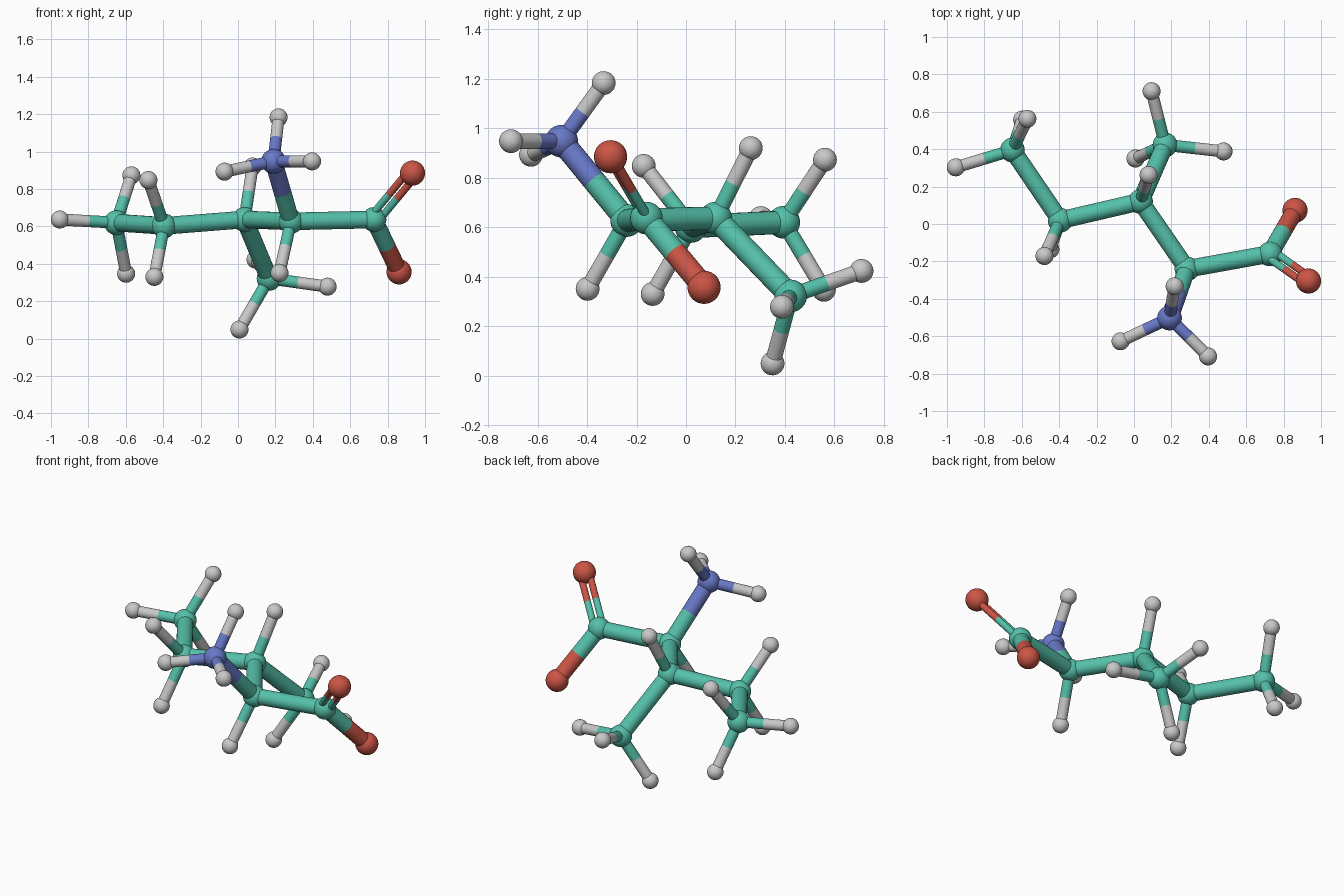
import bpy
import bmesh
from mathutils import Vector

cube = bpy.data.objects.get("Cube")
if cube:
    bpy.data.objects.remove(cube, do_unlink=True)


def material(name, colour):
    mat = bpy.data.materials.new(name)
    mat.use_nodes = True
    mat.diffuse_color = (*colour, 1)
    mat.node_tree.nodes["Principled BSDF"].inputs["Base Color"].default_value = (*colour, 1)
    return mat


# Each element: material and ball radius
ELEMENTS = {
    "carbon": (material("teal green", (0.09, 0.53, 0.40)), 0.066),
    "nitrogen": (material("soft blue", (0.14, 0.19, 0.58)), 0.066),
    "oxygen": (material("brick red", (0.60, 0.09, 0.06)), 0.067),
    "hydrogen": (material("light grey", (0.58, 0.58, 0.58)), 0.048),
}
THICK, THIN, DOUBLE = 0.047, 0.032, 0.02
DOUBLE_OFFSET = 0.027

# Heavy atoms: element and position
HEAVY = {
    "end_carbon": ("carbon", (-0.65, 0.395, 0.62)),
    "chain_carbon": ("carbon", (-0.395, 0.02, 0.603)),
    "branch_carbon": ("carbon", (0.035, 0.12, 0.637)),
    "centre_carbon": ("carbon", (0.283, -0.24, 0.627)),
    "acid_carbon": ("carbon", (0.727, -0.16, 0.637)),
    "side_carbon": ("carbon", (0.166, 0.423, 0.322)),
    "nitrogen": ("nitrogen", (0.19, -0.503, 0.948)),
    "upper_oxygen": ("oxygen", (0.933, -0.305, 0.885)),
    "lower_oxygen": ("oxygen", (0.861, 0.073, 0.357)),
}

# Hydrogens grouped by the atom they hang on
HYDROGENS = {
    "end_carbon": [(-0.953, 0.303, 0.637), (-0.57, 0.562, 0.873), (-0.598, 0.558, 0.347)],
    "chain_carbon": [(-0.479, -0.171, 0.848), (-0.447, -0.135, 0.33)],
    "branch_carbon": [(0.078, 0.262, 0.92)],
    "centre_carbon": [(0.222, -0.398, 0.351)],
    "side_carbon": [(0.008, 0.35, 0.049), (0.479, 0.388, 0.278), (0.094, 0.71, 0.423)],
    "nitrogen": [(0.217, -0.333, 1.183), (-0.072, -0.627, 0.893), (0.396, -0.708, 0.948)],
}

BONDS = [
    ("end_carbon", "chain_carbon"), ("chain_carbon", "branch_carbon"),
    ("branch_carbon", "centre_carbon"), ("branch_carbon", "side_carbon"),
    ("centre_carbon", "acid_carbon"), ("centre_carbon", "nitrogen"),
    ("acid_carbon", "lower_oxygen"),
]


def finish(bm, name, mat):
    for face in bm.faces:
        face.smooth = True
    mesh = bpy.data.meshes.new(name)
    bm.to_mesh(mesh)
    bm.free()
    mesh.materials.append(mat)
    obj = bpy.data.objects.new(name, mesh)
    bpy.context.collection.objects.link(obj)
    return obj


def ball(name, element, pos):
    mat, radius = ELEMENTS[element]
    bm = bmesh.new()
    bmesh.ops.create_uvsphere(bm, u_segments=32, v_segments=20, radius=radius)
    finish(bm, name, mat).location = pos


def rod(name, element, start, end, radius):
    bm = bmesh.new()
    axis = end - start
    bmesh.ops.create_cone(bm, cap_ends=False, segments=24, radius1=radius,
                          radius2=radius, depth=axis.length)
    obj = finish(bm, name, ELEMENTS[element][0])
    obj.location = (start + end) / 2
    obj.rotation_mode = "QUATERNION"
    obj.rotation_quaternion = axis.to_track_quat("Z", "Y")


def bond(name, kind_a, a, kind_b, b, radius):
    """One rod between equal atoms, otherwise a half rod in each colour."""
    if kind_a == kind_b:
        rod(name, kind_a, a, b, radius)
        return
    middle = (a + b) / 2
    rod(name + "_inner_half", kind_a, a, middle, radius)
    rod(name + "_outer_half", kind_b, middle, b, radius)


def place(name):
    return Vector(HEAVY[name][1])


# Heavy atoms
for name, (element, pos) in HEAVY.items():
    ball(name + "_ball", element, pos)

# Single bonds between heavy atoms
for a, b in BONDS:
    bond(f"{a}_to_{b}_bond", HEAVY[a][0], place(a), HEAVY[b][0], place(b), THICK)

# Double bond: two thin rods side by side in the plane of the acid group
acid, upper, lower = place("acid_carbon"), place("upper_oxygen"), place("lower_oxygen")
normal = (upper - acid).cross(lower - acid)
shift = normal.cross(upper - acid).normalized() * DOUBLE_OFFSET
for label, side in (("first", 1), ("second", -1)):
    bond(f"double_bond_{label}", "carbon", acid + shift * side,
         "oxygen", upper + shift * side, DOUBLE)

# Hydrogens with their thin bonds
for parent, spots in HYDROGENS.items():
    for i, pos in enumerate(spots, 1):
        label = f"{parent}_hydrogen_{i}"
        ball(label + "_ball", "hydrogen", pos)
        bond(label + "_bond", HEAVY[parent][0], place(parent), "hydrogen", Vector(pos), THIN)
